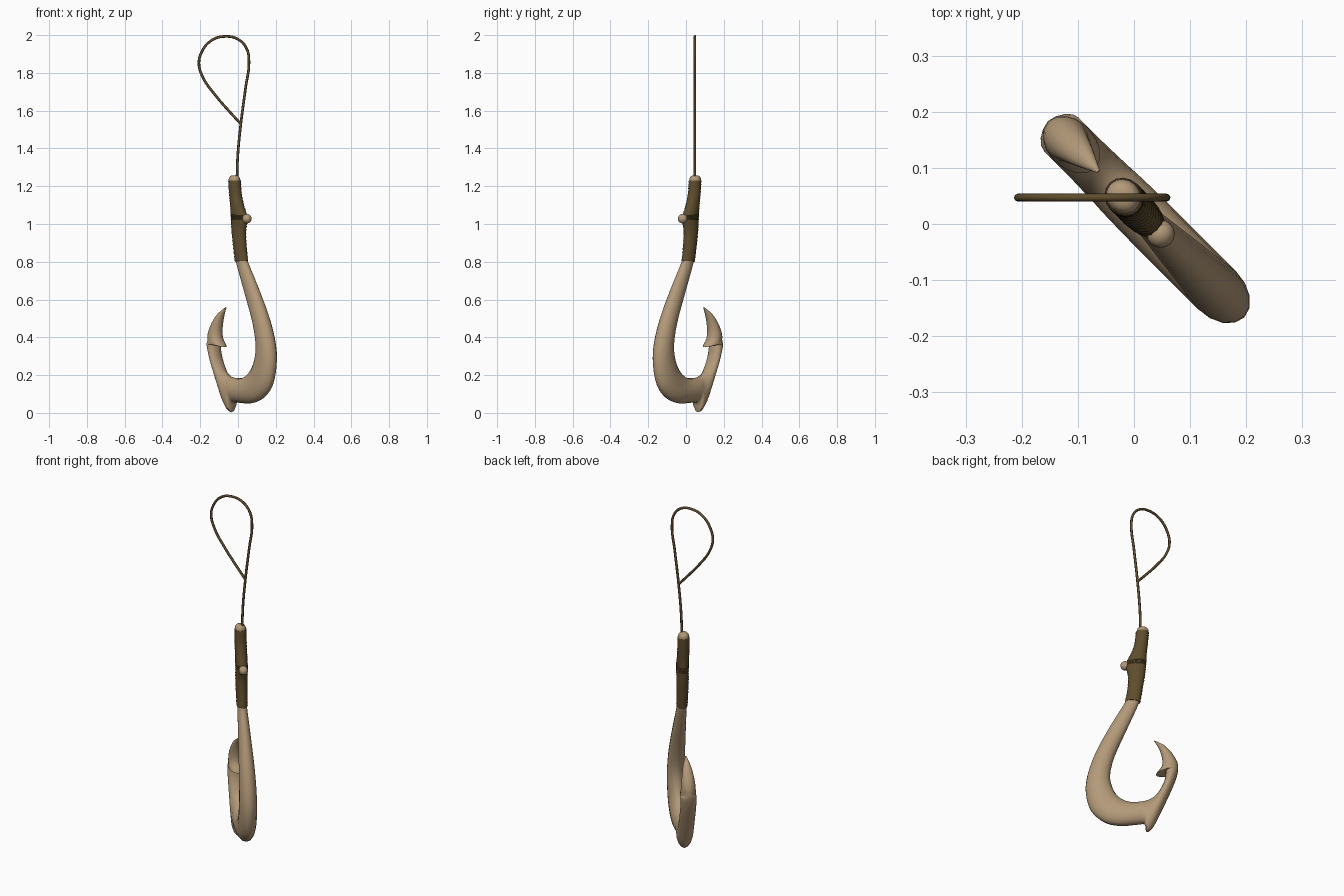
import bpy, bmesh, math
from mathutils import Vector

if "Cube" in bpy.data.objects:
    bpy.data.objects.remove(bpy.data.objects["Cube"])

def material(name, col):
    m = bpy.data.materials.new(name)
    m.diffuse_color = (*col, 1)
    m.use_nodes = True
    m.node_tree.nodes["Principled BSDF"].inputs["Base Color"].default_value = m.diffuse_color
    return m

BONE = material("tan_bone", (0.45, 0.32, 0.19))
CORD = material("dark_brown_cord", (0.115, 0.075, 0.026))
R = math.sqrt(0.5)

def place(u, v, z):
    # the hook lies in an upright plane turned 45 degrees
    return Vector((0.015 + (u + v) * R, 0.015 + (v - u) * R, z))

def smooth_rows(rows, n):
    # Catmull-Rom interpolation of section rows
    out = []
    for i in range(len(rows) - 1):
        a, b, c, d = (rows[max(0, min(len(rows) - 1, i + k))] for k in (-1, 0, 1, 2))
        for j in range(n):
            t = j / n
            out.append([0.5 * (2*q + (r-p)*t + (2*p-5*q+4*r-s)*t*t + (3*q-p-3*r+s)*t**3)
                        for p, q, r, s in zip(a, b, c, d)])
    return out + [list(rows[-1])]

def loft(name, rows, mat, sides=16):
    # row: outer u, outer z, inner u, inner z, half thickness
    bm = bmesh.new()
    rings = []
    for ou, oz, iu, iz, t in rows:
        ring = []
        for k in range(sides):
            a = 2 * math.pi * k / sides
            c, s = math.cos(a), math.sin(a)
            ring.append(bm.verts.new(place((ou+iu)/2 + (ou-iu)/2*c, t*s, (oz+iz)/2 + (oz-iz)/2*c)))
        rings.append(ring)
    for p, q in zip(rings, rings[1:]):
        for k in range(sides):
            j = (k + 1) % sides
            bm.faces.new((p[k], p[j], q[j], q[k]))
    bm.faces.new(rings[0])
    bm.faces.new(rings[-1])
    bmesh.ops.recalc_face_normals(bm, faces=bm.faces)
    me = bpy.data.meshes.new(name)
    bm.to_mesh(me)
    bm.free()
    return finish(bpy.data.objects.new(name, me), mat)

def finish(ob, mat):
    if ob.name not in bpy.context.collection.objects:
        bpy.context.collection.objects.link(ob)
    ob.data.materials.append(mat)
    bpy.ops.object.select_all(action='DESELECT')
    ob.select_set(True)
    bpy.context.view_layer.objects.active = ob
    if ob.type == 'MESH':
        bpy.ops.object.shade_smooth_by_angle(angle=math.radians(50))
    return ob

# curved hook: shank, bend, lower spur, inner barb and point
hook = [
    (.035, .86, -.038, .86, .023), (.042, .81, -.030, .80, .025),
    (.122, .665, .033, .645, .034), (.203, .50, .100, .48, .043),
    (.248, .36, .126, .36, .047), (.255, .25, .112, .28, .048),
    (.225, .14, .085, .23, .048), (.155, .073, .05, .20, .048),
    (.07, .050, .012, .185, .048), (-.02, .054, -.03, .184, .047),
    (-.058, .052, -.058, .188, .046), (-.068, .003, -.085, .198, .045),
    (-.105, .035, -.108, .212, .044), (-.155, .145, -.132, .236, .043),
    (-.203, .26, -.162, .295, .043), (-.228, .33, -.171, .345, .043),
    (-.236, .365, -.168, .362, .043), (-.238, .385, -.119, .348, .042),
    (-.232, .425, -.148, .39, .040), (-.205, .478, -.153, .44, .034),
    (-.162, .528, -.137, .505, .022), (-.112, .560, -.110, .556, .003)]
loft("hook", smooth_rows(hook, 3), BONE)

# cord wrapping on the upper shank, with fine ridges
wrap = [
    (.046, .805, -.036, .80, .029), (.034, .88, -.048, .88, .031),
    (.030, .96, -.060, .96, .032), (.044, 1.02, -.066, 1.02, .032),
    (.038, 1.05, -.068, 1.05, .032), (.014, 1.10, -.070, 1.10, .032),
    (-.005, 1.16, -.076, 1.16, .032), (-.012, 1.23, -.082, 1.23, .032)]
ridged = []
for i, (a, b, c, d, t) in enumerate(smooth_rows(wrap, 8)):
    e = 0.0012 * (1 if i % 2 else -1)
    ridged.append((a + e, b, c - e, d, t + e))
loft("shank_wrapping", ridged, CORD)

# rounded head showing above the wrapping
head = [
    (-.018, 1.20, -.078, 1.20, .027), (-.016, 1.225, -.080, 1.225, .030),
    (-.017, 1.242, -.079, 1.242, .028), (-.026, 1.254, -.070, 1.254, .020),
    (-.040, 1.258, -.056, 1.258, .007)]
loft("shank_head", smooth_rows(head, 2), BONE)

# small knob poking through the wrapping
bpy.ops.mesh.primitive_uv_sphere_add(segments=16, ring_count=10, radius=.025,
                                     location=place(.046, 0, 1.028))
knob = bpy.context.object
knob.name = "shank_knob"
finish(knob, BONE)

# hanging cord with its loop
path = [(-.006, 1.20), (-.002, 1.35), (.015, 1.53), (.04, 1.72), (.058, 1.86),
        (.045, 1.93), (0, 1.978), (-.07, 1.993), (-.14, 1.972), (-.19, 1.915),
        (-.207, 1.85), (-.185, 1.775), (-.12, 1.682), (-.045, 1.595), (.015, 1.53)]
cu = bpy.data.curves.new("cord_loop", 'CURVE')
cu.dimensions = '3D'
cu.bevel_depth = .007
cu.bevel_resolution = 2
cu.resolution_u = 6
cu.use_fill_caps = True
sp = cu.splines.new('BEZIER')
sp.bezier_points.add(len(path) - 1)
for p, (x, z) in zip(sp.bezier_points, path):
    p.co = (x, .047, z)
    p.handle_left_type = p.handle_right_type = 'AUTO'
finish(bpy.data.objects.new("cord_loop", cu), CORD)
